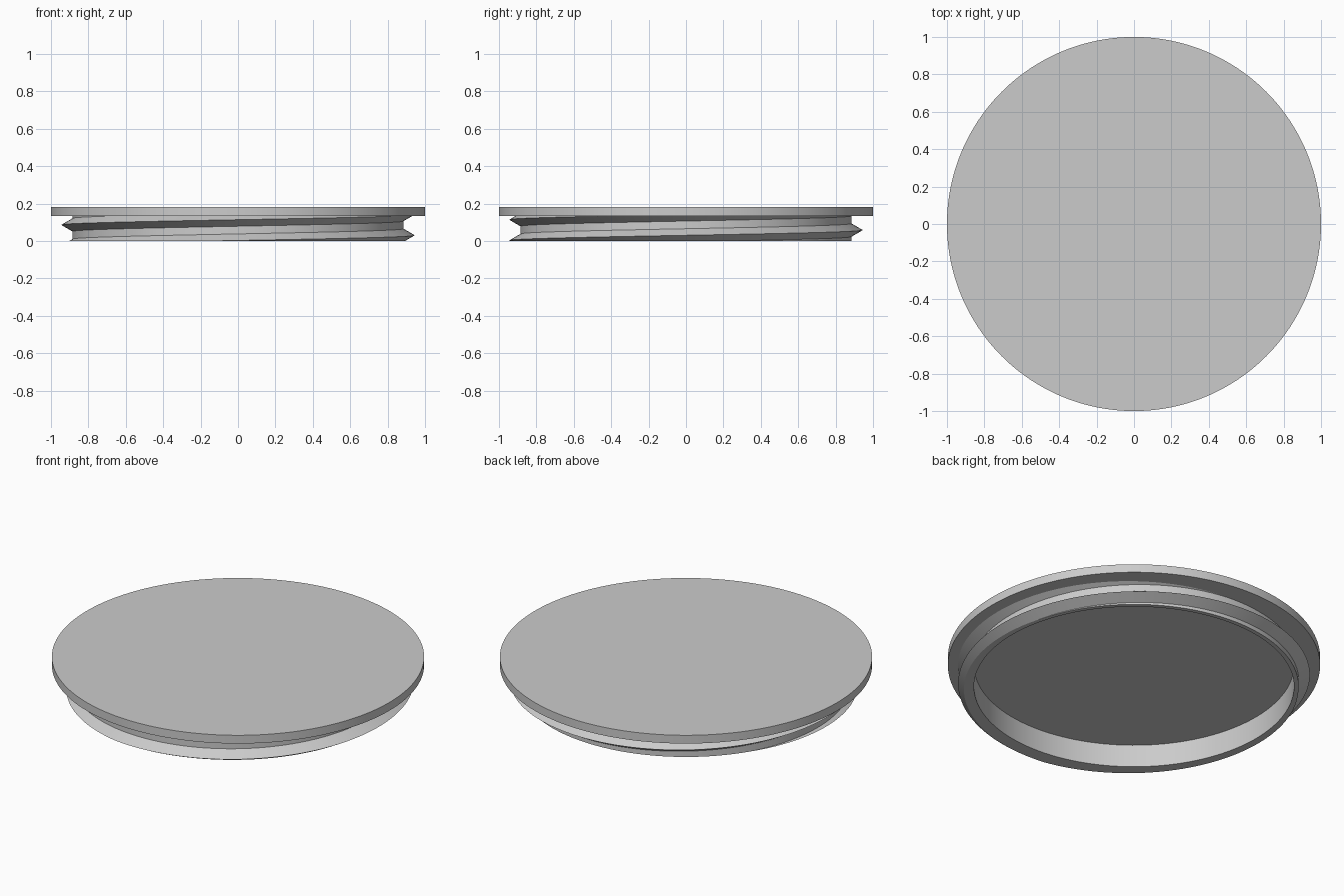
import bpy, bmesh, math

cube = bpy.data.objects.get("Cube")
if cube:
    bpy.data.objects.remove(cube, do_unlink=True)

SEGMENTS = 192
DISC_RADIUS, DISC_BOTTOM, DISC_TOP = 1.0, 0.133, 0.182
INNER, OUTER = 0.86, 0.885
THREAD_DEPTH, THREAD_HALF, PITCH, START = 0.06, 0.035, 0.111, 0.003

grey = bpy.data.materials.new("light grey")
grey.use_nodes = True
colour = (0.6, 0.6, 0.6, 1)
grey.diffuse_color = colour
grey.node_tree.nodes["Principled BSDF"].inputs["Base Color"].default_value = colour


def finish(bm, name):
    bmesh.ops.recalc_face_normals(bm, faces=bm.faces)
    mesh = bpy.data.meshes.new(name)
    bm.to_mesh(mesh)
    bm.free()
    mesh.materials.append(grey)
    obj = bpy.data.objects.new(name, mesh)
    bpy.context.collection.objects.link(obj)
    bpy.ops.object.select_all(action="DESELECT")
    obj.select_set(True)
    bpy.context.view_layer.objects.active = obj
    bpy.ops.object.shade_smooth_by_angle(angle=math.radians(25))
    return obj


# Flat cover disc
bm = bmesh.new()
bmesh.ops.create_cone(bm, cap_ends=True, segments=SEGMENTS, radius1=DISC_RADIUS,
                      radius2=DISC_RADIUS, depth=DISC_TOP - DISC_BOTTOM)
bmesh.ops.translate(bm, verts=bm.verts, vec=(0, 0, (DISC_TOP + DISC_BOTTOM) / 2))
finish(bm, "lid_disc")


# Hollow collar whose outer wall carries a V-shaped screw thread
def wall_profile(turn):
    crests = [START + PITCH * (turn + k) for k in (-1, 0, 1)]
    heights = [0] + [c + d for c in crests for d in (-THREAD_HALF, 0, THREAD_HALF)]
    points = [(INNER, DISC_BOTTOM), (INNER, 0)]
    for z in heights + [DISC_BOTTOM]:
        z = min(max(z, 0), DISC_BOTTOM)
        bump = max(0, *(1 - abs(z - c) / THREAD_HALF for c in crests))
        points.append((OUTER + THREAD_DEPTH * bump, z))
    return points


bm = bmesh.new()
columns = []
for i in range(SEGMENTS + 1):
    a = 2 * math.pi * i / SEGMENTS - math.pi / 2
    columns.append([bm.verts.new((r * math.cos(a), r * math.sin(a), z))
                    for r, z in wall_profile(i / SEGMENTS)])
for left, right in zip(columns, columns[1:]):
    for j in range(len(left) - 1):
        bm.faces.new((left[j], right[j], right[j + 1], left[j + 1]))
bmesh.ops.remove_doubles(bm, verts=bm.verts, dist=0.00002)
bmesh.ops.dissolve_degenerate(bm, edges=bm.edges, dist=0.00002)
finish(bm, "threaded_collar")
